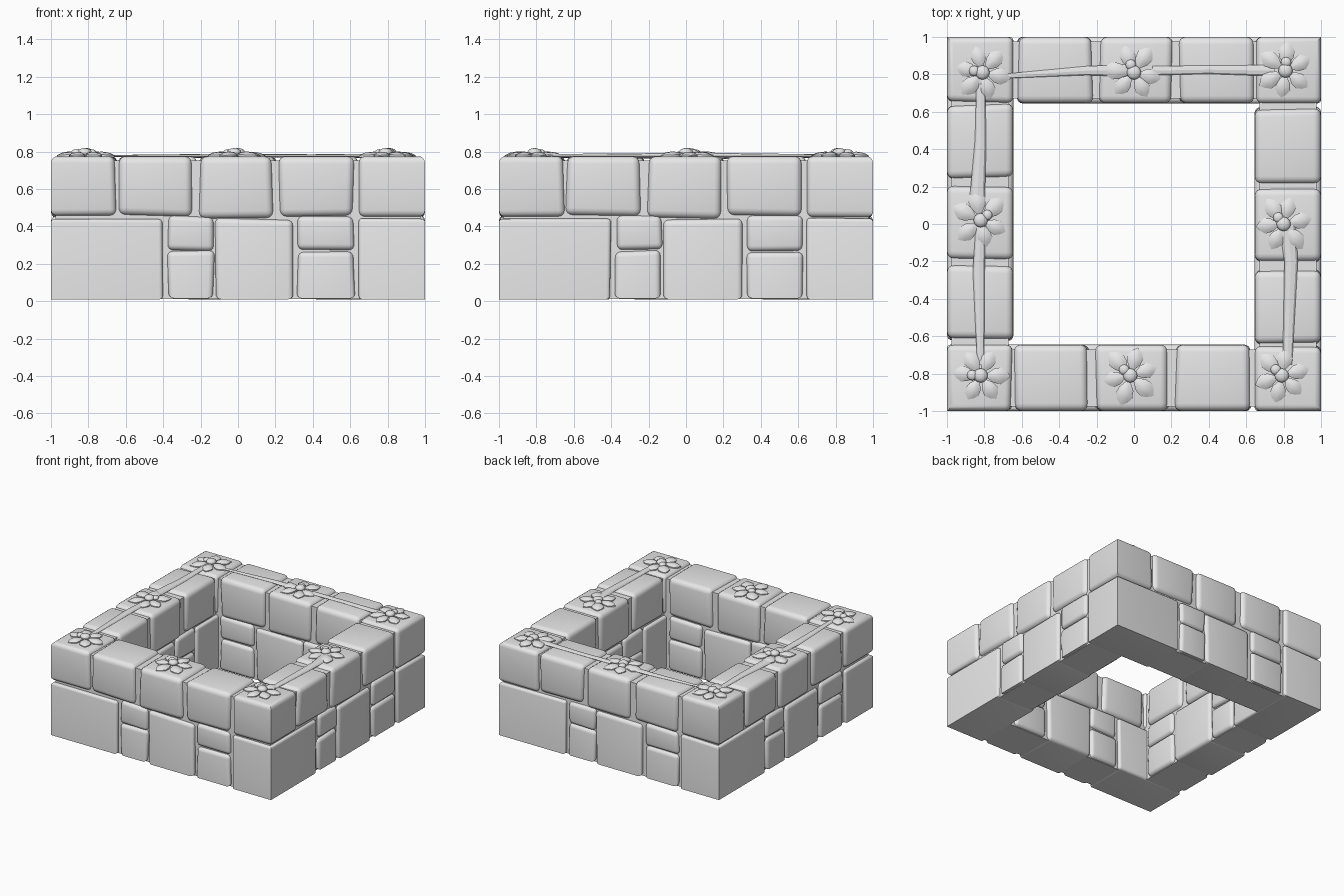
import bpy, bmesh, random
from math import pi, sin, cos, radians
from mathutils import Matrix, Vector

random.seed(4)
if "Cube" in bpy.data.objects:
    bpy.data.objects.remove(bpy.data.objects["Cube"])

stone_grey = bpy.data.materials.new("stone_grey")
stone_grey.use_nodes = True
stone_grey.diffuse_color = (0.8, 0.8, 0.8, 1)
stone_grey.node_tree.nodes["Principled BSDF"].inputs["Base Color"].default_value = (0.8, 0.8, 0.8, 1)


def finish(obj, angle=40):
    """Give the object its colour and smooth shading."""
    obj.data.materials.append(stone_grey)
    bpy.ops.object.select_all(action='DESELECT')
    obj.select_set(True)
    bpy.context.view_layer.objects.active = obj
    bpy.ops.object.shade_smooth_by_angle(angle=radians(angle))
    return obj


def from_bmesh(name, bm, angle=40):
    bmesh.ops.recalc_face_normals(bm, faces=bm.faces)
    mesh = bpy.data.meshes.new(name)
    bm.to_mesh(mesh)
    bm.free()
    obj = bpy.data.objects.new(name, mesh)
    bpy.context.scene.collection.objects.link(obj)
    return finish(obj, angle)


def box(low, high):
    bm = bmesh.new()
    bmesh.ops.create_cube(bm, size=1)
    low, high = Vector(low), Vector(high)
    for v in bm.verts:
        v.co = Vector([low[i] if v.co[i] < 0 else high[i] for i in range(3)])
    return bm


def flush(face):
    """True for faces on the outer walls or the ground, which meet sharply."""
    c = face.calc_center_median()
    return c.x < -0.99 or c.y < -0.99 or c.z < 0.02


def stone(name, x0, x1, z0, z1, turn, soft):
    """A worn block of the front wall, turned to its own side."""
    bm = box((x0, -1, z0), (x1, -0.645, z1))
    edges = [e for e in bm.edges if not all(flush(f) for f in e.link_faces)]
    for v in bm.verts:
        if v.co.x > -0.99:
            v.co.x += random.uniform(-0.008, 0.008)
        if 0.1 < v.co.z < 0.7:
            v.co.z += random.uniform(-0.008, 0.008)
    bmesh.ops.bevel(bm, geom=edges, offset=soft, segments=4, profile=0.5,
                    affect='EDGES', clamp_overlap=True)
    bm.transform(Matrix.Rotation(turn * pi / 2, 4, 'Z'))
    from_bmesh(name, bm)


# Stones of one wall: name, left, right, bottom, top, softness
WALL = [
    ("corner_base_stone", -1, -0.4, 0.01, 0.445, 0.02),
    ("lower_filler_stone", -0.375, -0.13, 0.015, 0.268, 0.03),
    ("upper_filler_stone", -0.375, -0.13, 0.272, 0.455, 0.03),
    ("middle_base_stone", -0.125, 0.295, 0.01, 0.44, 0.03),
    ("lower_end_filler_stone", 0.32, 0.62, 0.015, 0.268, 0.03),
    ("upper_end_filler_stone", 0.32, 0.62, 0.272, 0.455, 0.03),
    ("corner_top_stone", -1, -0.652, 0.45, 0.775, 0.035),
    ("left_top_stone", -0.64, -0.243, 0.455, 0.775, 0.04),
    ("middle_top_stone", -0.205, 0.185, 0.445, 0.775, 0.04),
    ("right_top_stone", 0.22, 0.62, 0.455, 0.775, 0.04),
]
for turn, side in enumerate(["front", "left", "back", "right"]):
    for name, *size in WALL:
        stone(f"{side}_{name}", *size[:4], turn, size[4])
    core = box((-0.975, -0.975, 0.012), (0.67, -0.67, 0.752))
    core.transform(Matrix.Rotation(turn * pi / 2, 4, 'Z'))
    from_bmesh(f"{side}_mortar", core)


# Flowers lying on the rim
def add_petal(bm, place):
    """A pointed leaf shape with a raised, softly folded middle."""
    outline = [(0.035, 0.012), (0.075, 0.04), (0.115, 0.048), (0.145, 0.028), (0.168, 0)]
    outline += [(r, -w) for r, w in reversed(outline[:-1])]
    inner = [(0.098 + (r - 0.098) * 0.6, w * 0.6) for r, w in outline]

    def ring(points, lift):
        return [bm.verts.new(place @ Vector((r, w, lift - 0.06 * r))) for r, w in points]
    rings = [ring(outline, -0.004), ring(outline, 0.008), ring(inner, 0.02)]
    peak = bm.verts.new(place @ Vector((0.098, 0, 0.019)))
    n = len(outline)
    bm.faces.new(rings[0])
    for a, b in zip(rings, rings[1:]):
        for i in range(n):
            j = (i + 1) % n
            bm.faces.new((a[i], a[j], b[j], b[i]))
    for i in range(n):
        bm.faces.new((rings[2][i], rings[2][(i + 1) % n], peak))


def flower(name, x, y):
    bm = bmesh.new()
    start = random.uniform(0, pi)
    for i in range(6):
        place = Matrix.Rotation(start + i * pi / 3 + random.uniform(-0.1, 0.1), 4, 'Z')
        place = place @ Matrix.Scale(random.uniform(0.85, 1.0), 4)
        add_petal(bm, place)
    # bud in the middle with one small loose lobe
    for size, dist in ((0.038, 0), (0.028, 0.045)):
        at = Matrix.Translation((dist * cos(start), dist * sin(start), 0.014))
        bmesh.ops.create_uvsphere(bm, u_segments=12, v_segments=8, radius=size,
                                  matrix=at @ Matrix.Diagonal((1, 1, 0.6, 1)))
    bm.transform(Matrix.Translation((x, y, 0.782)))
    from_bmesh(name, bm, 50)


FLOWERS = {
    "front_left": (0.79, -0.81), "front_middle": (-0.02, -0.81), "front_right": (-0.82, -0.81),
    "left_middle": (0.8, 0), "right_middle": (-0.82, 0.02),
    "back_left": (0.81, 0.82), "back_middle": (0, 0.81), "back_right": (-0.81, 0.81),
}
for place, spot in FLOWERS.items():
    flower(place + "_flower", *spot)


# Flattened, tapering stems between the flowers
def stem(name, points):
    curve = bpy.data.curves.new(name, 'CURVE')
    curve.dimensions = '3D'
    curve.bevel_depth = 1
    curve.bevel_resolution = 2
    curve.use_fill_caps = True
    line = curve.splines.new('POLY')
    line.points.add(len(points) - 1)
    for p, (x, y, radius) in zip(line.points, points):
        p.co = (x, y, 0, 1)
        p.radius = radius
    obj = bpy.data.objects.new(name, curve)
    obj.location.z = 0.777
    obj.scale.z = 0.4
    bpy.context.scene.collection.objects.link(obj)
    bpy.ops.object.select_all(action='DESELECT')
    obj.select_set(True)
    bpy.context.view_layer.objects.active = obj
    bpy.ops.object.convert(target='MESH')
    finish(bpy.context.object)


stem("right_back_stem", [(-0.82, 0.8, 0.022), (-0.82, 0.45, 0.03), (-0.84, 0.1, 0.042)])
stem("right_front_stem", [(-0.82, 0, 0.025), (-0.83, -0.25, 0.032), (-0.82, -0.75, 0.018)])
stem("left_front_stem", [(0.82, 0, 0.045), (0.84, -0.2, 0.036), (0.82, -0.75, 0.025)])
stem("back_right_stem", [(-0.7, 0.79, 0.012), (-0.25, 0.82, 0.024), (0, 0.82, 0.034)])
stem("back_left_stem", [(0.1, 0.82, 0.025), (0.4, 0.825, 0.022), (0.75, 0.82, 0.03)])
